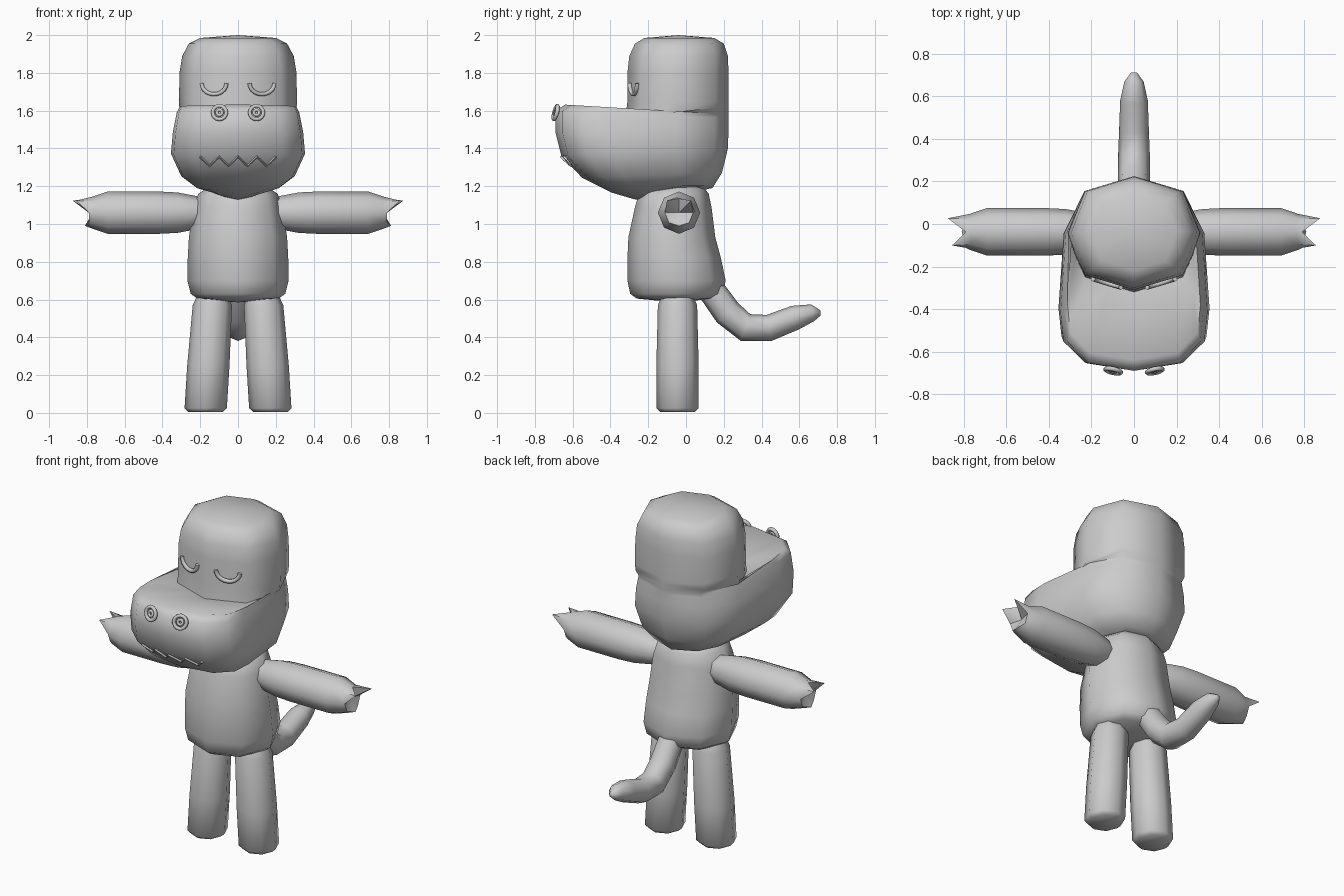
import bpy, bmesh, math
from mathutils import Vector
from mathutils.bvhtree import BVHTree

if "Cube" in bpy.data.objects:
    bpy.data.objects.remove(bpy.data.objects["Cube"])

grey = bpy.data.materials.new("plain grey")
grey.diffuse_color = (0.6, 0.6, 0.6, 1)
grey.use_nodes = True
grey.node_tree.nodes["Principled BSDF"].inputs["Base Color"].default_value = grey.diffuse_color


def finish(name, bm, angle=62):
    bmesh.ops.recalc_face_normals(bm, faces=bm.faces[:])
    me = bpy.data.meshes.new(name)
    bm.to_mesh(me)
    bm.free()
    me.materials.append(grey)
    ob = bpy.data.objects.new(name, me)
    bpy.context.collection.objects.link(ob)
    bpy.ops.object.select_all(action='DESELECT')
    ob.select_set(True)
    bpy.context.view_layer.objects.active = ob
    bpy.ops.object.shade_smooth_by_angle(angle=math.radians(angle))
    return ob


def loft(name, rings, start=None, end=None, closed=False, angle=62):
    """Skin rings of points; start and end are optional centre points of the caps."""
    bm = bmesh.new()
    rows = [[bm.verts.new(p) for p in r] for r in rings]
    n = len(rows[0])
    pairs = list(zip(rows, rows[1:])) + ([(rows[-1], rows[0])] if closed else [])
    for a, b in pairs:
        for i in range(n):
            j = (i + 1) % n
            bm.faces.new((a[i], a[j], b[j], b[i]))
    if not closed:
        for row, tip in ((rows[0], start), (rows[-1], end)):
            if tip is None:
                bm.faces.new(row)
            else:
                c = bm.verts.new(tip)
                for i in range(n):
                    bm.faces.new((row[i], row[(i + 1) % n], c))
    return finish(name, bm, angle)


def tube(name, pts, radii, sides=8, closed=False, up=(0, 1, 0)):
    """Round tube through points."""
    pts = [Vector(p) for p in pts]
    n, rings = len(pts), []
    for i, p in enumerate(pts):
        if closed:
            t = pts[(i + 1) % n] - pts[i - 1]
        else:
            t = pts[min(i + 1, n - 1)] - pts[max(i - 1, 0)]
        t.normalize()
        u = (Vector(up) - t * t.dot(Vector(up))).normalized()
        v = t.cross(u)
        r = radii if isinstance(radii, float) else radii[i]
        rings.append([p + r * (u * math.cos(a) + v * math.sin(a))
                      for a in (2 * math.pi * k / sides for k in range(sides))])
    return loft(name, rings, closed=closed)


def octagon(w, yf, yb, z):
    yc, ry = (yf + yb) / 2, (yb - yf) / 2
    return [(w * math.sin(a), yc - ry * math.cos(a), z)
            for a in (k * math.pi / 4 for k in range(8))]


def mirrored(half):
    return half + [(-x, y, z) for x, y, z in half[-2:0:-1]]


# head: jaw and snout rings, then stepping in to the eight-sided skull
SNOUT = [(0, 0), (0.66, 0.04), (0.96, 0.15), (1, 0.30), (0.93, 0.70), (0.66, 0.92), (0, 1)]
SKULL = [(0, 0), (0.37, 0.065), (0.74, 0.13), (0.88, 0.3), (1, 0.5), (0.74, 0.87), (0, 1)]


def head_ring(shape, w, yf, yb, zf, zb, vee=0.0):
    return mirrored([(u * w, yf + v * (yb - yf), zf + v * (zb - zf) + vee * u) for u, v in shape])


rings = [head_ring(SNOUT, *r) for r in (
    (0.14, -0.27, 0.09, 1.13, 1.18, 0.03),
    (0.22, -0.39, 0.14, 1.165, 1.19, 0.02),
    (0.30, -0.55, 0.19, 1.245, 1.27),
    (0.355, -0.66, 0.222, 1.36, 1.40),
    (0.345, -0.69, 0.225, 1.48, 1.50),
    (0.325, -0.69, 0.225, 1.60, 1.56),
    (0.312, -0.64, 0.225, 1.632, 1.58))]
rings += [head_ring(SKULL, *r) for r in (
    (0.31, -0.32, 0.225, 1.565, 1.62),
    (0.312, -0.31, 0.225, 1.65, 1.65),
    (0.31, -0.31, 0.225, 1.80, 1.80),
    (0.295, -0.30, 0.222, 1.89, 1.89),
    (0.26, -0.27, 0.20, 1.955, 1.955),
    (0.20, -0.22, 0.15, 1.985, 1.985))]
head = loft("head", rings, start=(0, -0.09, 1.115), end=(0, -0.04, 2.0))
surface = BVHTree.FromPolygons([v.co[:] for v in head.data.vertices],
                               [p.vertices[:] for p in head.data.polygons])


def on_head(x, z, lift):
    hit = surface.ray_cast(Vector((x, -2, z)), Vector((0, 1, 0)))[0]
    return hit + Vector((0, -lift, 0))


# closed eyes and nostril rings
for s, side in ((1, "left"), (-1, "right")):
    arc = [math.pi * (1 + k / 10) for k in range(11)]
    tube(side + "_eyelid", [on_head(s * 0.127 + 0.066 * math.cos(a), 1.745 + 0.058 * math.sin(a), 0.006)
                            for a in arc], 0.012, 6)
    for part, R, r in (("nostril_rim", 0.036, 0.011), ("nostril_centre", 0.014, 0.009)):
        circle = [2 * math.pi * k / 16 for k in range(16)]
        tube(side + "_" + part, [(s * 0.098 + R * math.cos(a),
                                  -0.69 + 0.25 * R * math.sin(a) + s * 0.2 * R * math.cos(a),
                                  1.59 + R * math.sin(a)) for a in circle], 
             r, 6, closed=True)

# zigzag mouth
tube("mouth", [on_head(-0.2 + 0.05 * k, 1.355 if k % 2 == 0 else 1.308, 0.006) for k in range(9)], 0.008, 4)

# torso
loft("torso", [octagon(*r) for r in (
    (0.215, -0.26, 0.15, 0.605), (0.25, -0.295, 0.195, 0.63), (0.268, -0.31, 0.21, 0.70),
    (0.266, -0.31, 0.185, 0.82), (0.26, -0.305, 0.155, 0.93), (0.235, -0.27, 0.135, 1.09),
    (0.21, -0.25, 0.12, 1.16), (0.15, -0.19, 0.09, 1.20))], start=(0, -0.05, 0.585), end=(0, -0.05, 1.205))

# legs and arms
for s, side in ((1, "left"), (-1, "right")):
    loft(side + "_leg", [[(s * cx + x, y, z) for x, y, z in octagon(w, -0.045 - w, -0.045 + w, z)]
                         for cx, w, z in ((0.172, 0.09, 0.004), (0.171, 0.112, 0.025), (0.157, 0.112, 0.25),
                                          (0.136, 0.104, 0.57), (0.134, 0.085, 0.615))])
    turn = [k * math.pi / 4 for k in range(8)]
    arm = [[(s * x, -0.037 + r * math.cos(a), 1.06 + r * math.sin(a)) for a in turn]
           for x, r in ((0.17, 0.07), (0.22, 0.088), (0.32, 0.107), (0.42, 0.112), (0.69, 0.112), (0.77, 0.085))]
    # hand edge with three pointed claws
    claws = {1: (0.875, 0.09), 3: (0.855, 0.09), 6: (0.81, 0.07)}
    hand = []
    for k, a in enumerate(turn):
        x, r = claws.get(k, (0.79, 0.075))
        hand.append((s * x, -0.037 + r * math.cos(a), 1.06 + r * math.sin(a)))
    loft(side + "_arm", arm + [hand], start=(s * 0.165, -0.037, 1.06), end=(s * 0.77, -0.037, 1.06), angle=50)

# tail
tube("tail", [(0, 0.12, 0.67), (0, 0.22, 0.53), (0, 0.315, 0.452), (0, 0.44, 0.45),
              (0, 0.58, 0.505), (0, 0.67, 0.53), (0, 0.712, 0.528)],
     [0.072, 0.076, 0.075, 0.07, 0.065, 0.045, 0.014], up=(1, 0, 0))
